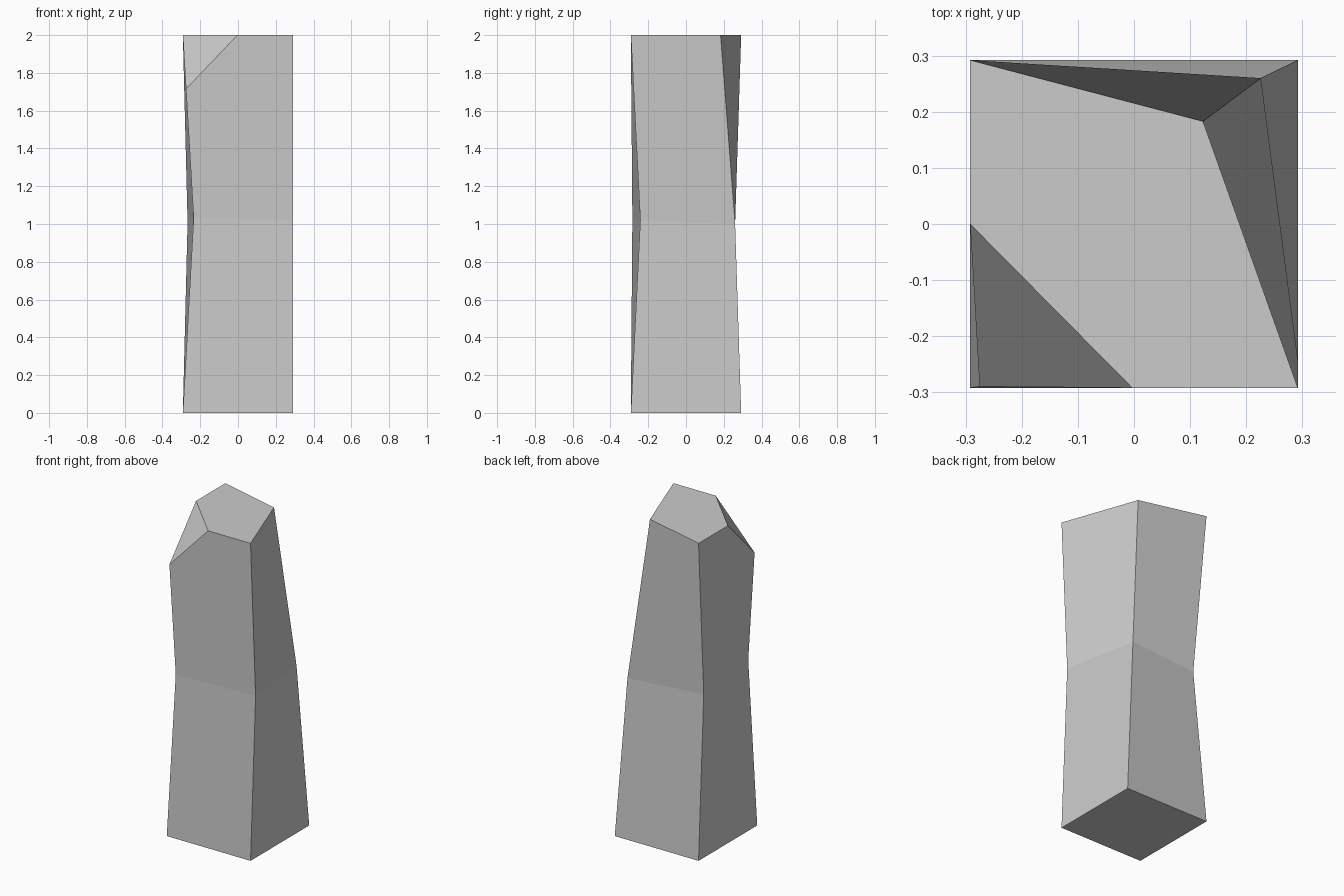
import bpy
import bmesh
from mathutils import Vector

cube = bpy.data.objects.get("Cube")
if cube:
    bpy.data.objects.remove(cube, do_unlink=True)

# Plain stone grey
stone = bpy.data.materials.new("stone_grey")
stone.use_nodes = True
colour = (0.6, 0.6, 0.6, 1.0)
stone.diffuse_color = colour
stone.node_tree.nodes["Principled BSDF"].inputs["Base Color"].default_value = colour

# Square sections of the pillar: foot, pinched waist, leaning top
H = 0.292
sections = [
    [(-H, -H, 0), (H, -H, 0), (H, H, 0), (-H, H, 0)],
    [(-0.235, -0.284, 1.03), (H, -0.242, 1.02), (0.226, 0.26, 1.0), (-0.267, 0.205, 1.01)],
    [(-H, -H, 2), (H, -H, 2), (0.123, 0.183, 2), (-H, H, 2)],
]

bm = bmesh.new()
rings = [[bm.verts.new(p) for p in section] for section in sections]
bm.faces.new(rings[0][::-1])
bm.faces.new(rings[-1])
for low, high in zip(rings, rings[1:]):
    for i in range(4):
        j = (i + 1) % 4
        bm.faces.new((low[i], low[j], high[j], high[i]))

# Slice off the front corner of the top and close the cut
a, b, c = Vector((-H, 0, 2)), Vector((-0.003, -H, 2)), Vector((-0.275, -0.29, 1.715))
outward = (c - a).cross(b - a).normalized()
cut = bmesh.ops.bisect_plane(
    bm, geom=bm.verts[:] + bm.edges[:] + bm.faces[:], dist=0.0001,
    plane_co=a, plane_no=outward, clear_outer=True)
rim = [e for e in cut["geom_cut"] if isinstance(e, bmesh.types.BMEdge)]
bmesh.ops.holes_fill(bm, edges=rim, sides=0)
bmesh.ops.recalc_face_normals(bm, faces=bm.faces[:])

# Flat-shaded pillar object
mesh = bpy.data.meshes.new("stone_pillar")
bm.to_mesh(mesh)
bm.free()
mesh.materials.append(stone)
pillar = bpy.data.objects.new("stone_pillar", mesh)
bpy.context.collection.objects.link(pillar)
